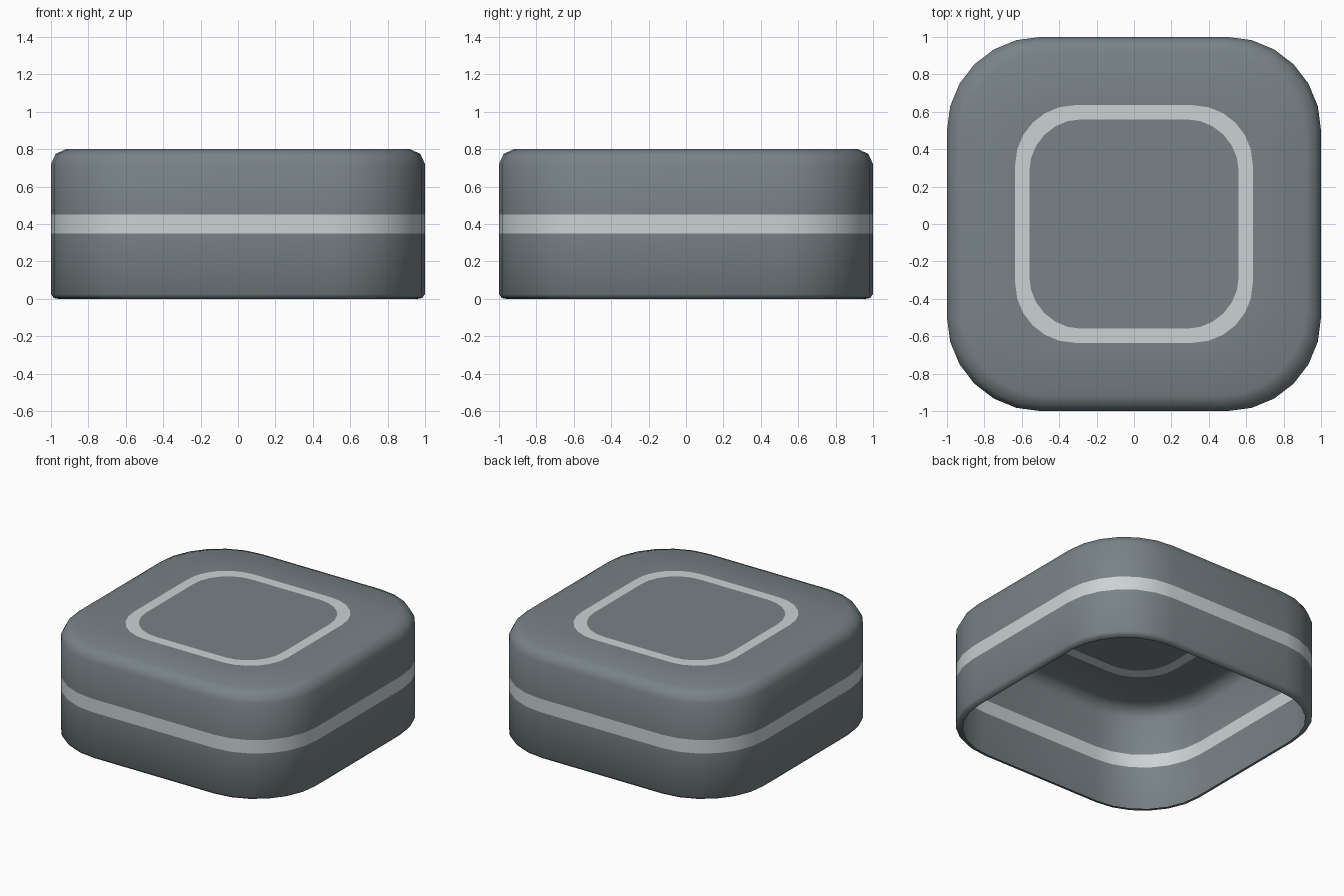
import bpy, bmesh, math

if "Cube" in bpy.data.objects:
    bpy.data.objects.remove(bpy.data.objects["Cube"])


def material(name, colour):
    m = bpy.data.materials.new(name)
    m.diffuse_color = (*colour, 1)
    m.use_nodes = True
    m.node_tree.nodes["Principled BSDF"].inputs["Base Color"].default_value = m.diffuse_color
    return m


def ring(bm, half, z, segments=6):
    """Rounded square loop; the corner radius is half the half-width."""
    r = half * 0.5
    verts = []
    for corner in range(4):
        mid = math.radians(45 + 90 * corner)
        cx, cy = math.copysign(r, math.cos(mid)), math.copysign(r, math.sin(mid))
        for i in range(segments + 1):
            a = math.radians(90 * corner + 90 * i / segments)
            verts.append(bm.verts.new((cx + r * math.cos(a), cy + r * math.sin(a), z)))
    return verts


# Profile from the bottom lip up to the lid centre: half-width, height, colour of next band
profile = [(0.96, 0.0, 0), (0.985, 0.004, 0), (1.0, 0.025, 0),
           (1.0, 0.35, 1), (1.0, 0.45, 0),
           (1.0, 0.72, 0), (0.975, 0.775, 0), (0.92, 0.8, 0),
           (0.635, 0.8, 1), (0.56, 0.8, 0)]

bm = bmesh.new()
rings = [ring(bm, h, z) for h, z, _ in profile]
for (lower, upper), (_, _, mat) in zip(zip(rings, rings[1:]), profile):
    n = len(lower)
    for i in range(n):
        j = (i + 1) % n
        f = bm.faces.new((lower[i], lower[j], upper[j], upper[i]))
        f.material_index = mat
bm.faces.new(rings[-1])

# Open-bottomed rounded shell with painted bands
mesh = bpy.data.meshes.new("rounded_shell")
bm.to_mesh(mesh)
bm.free()
mesh.materials.append(material("slate grey", (0.19, 0.225, 0.24)))
mesh.materials.append(material("pale grey", (0.60, 0.65, 0.66)))
shell = bpy.data.objects.new("rounded_shell", mesh)
bpy.context.collection.objects.link(shell)
bpy.context.view_layer.objects.active = shell
shell.select_set(True)
bpy.ops.object.shade_smooth_by_angle(angle=math.radians(60))
